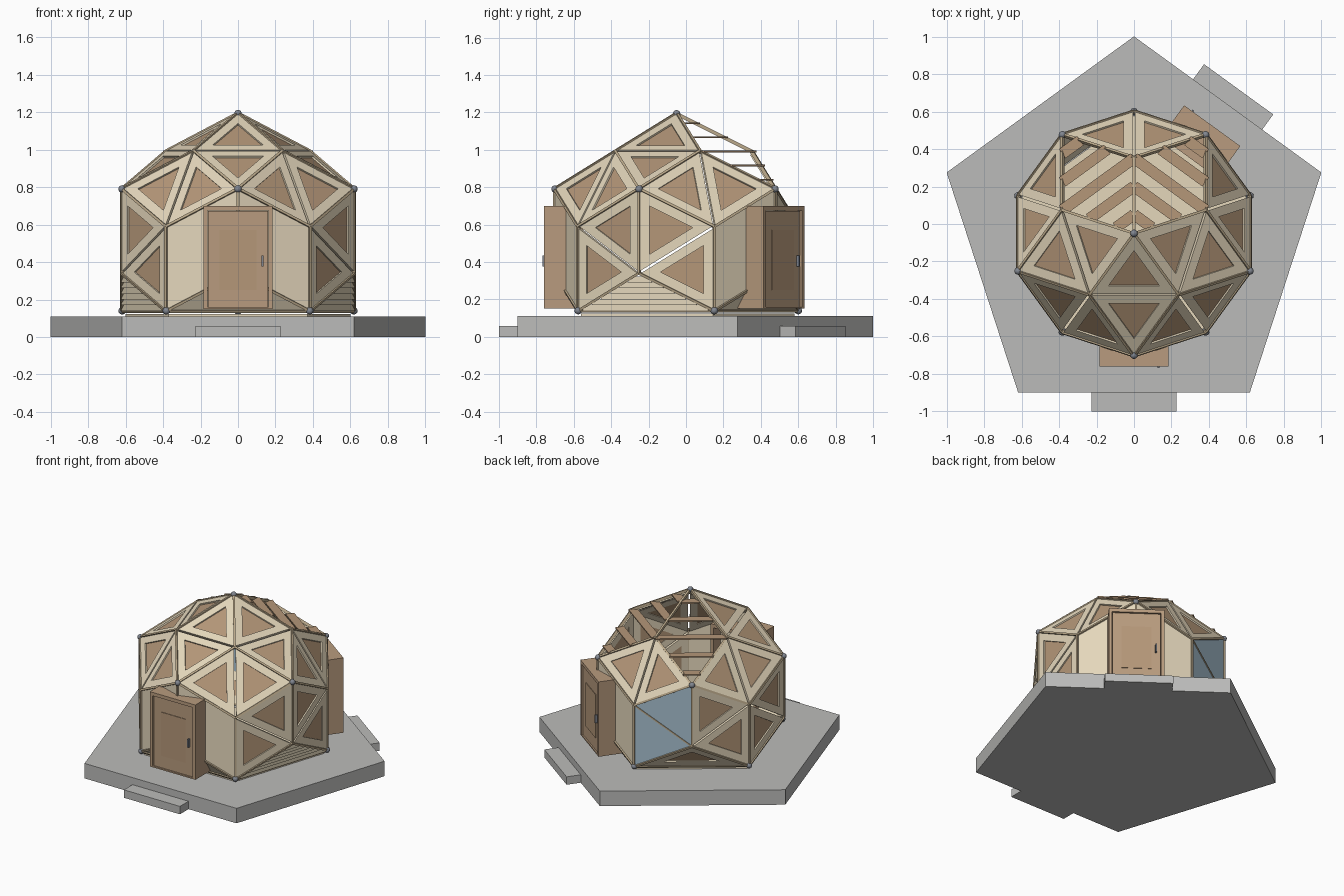
import bpy, math
from mathutils import Vector, Matrix

if "Cube" in bpy.data.objects:
    bpy.data.objects.remove(bpy.data.objects["Cube"])

CX = Vector((0, -0.05, 0))           # dome axis
C = Vector((0, -0.05, 0.465))        # dome centre
R = 0.727


def material(name, rgb):
    m = bpy.data.materials.new(name)
    m.diffuse_color = (*rgb, 1)
    m.use_nodes = True
    m.node_tree.nodes["Principled BSDF"].inputs["Base Color"].default_value = m.diffuse_color
    return m


CREAM = material("cream_wood", (0.78, 0.68, 0.50))
BROWN = material("brown_wood", (0.46, 0.31, 0.19))
DOOR = material("door_wood", (0.48, 0.33, 0.21))
STRUT = material("strut_wood", (0.50, 0.40, 0.26))
DARK = material("dark_metal", (0.22, 0.24, 0.28))
GLASS = material("window_glass", (0.38, 0.52, 0.62))
GREY = material("concrete", (0.5, 0.5, 0.49))


def make(name, verts, faces, mat):
    me = bpy.data.meshes.new(name)
    me.from_pydata([tuple(v) for v in verts], [], faces)
    me.materials.append(mat)
    ob = bpy.data.objects.new(name, me)
    bpy.context.collection.objects.link(ob)
    return ob


def slab(name, pts, n, top, bottom, mat):
    """Polygon extruded between two offsets along n; pts run counter-clockwise about n."""
    k = len(pts)
    v = [p + n * bottom for p in pts] + [p + n * top for p in pts]
    f = [list(range(k))[::-1], list(range(k, 2 * k))]
    f += [[i, (i + 1) % k, k + (i + 1) % k, k + i] for i in range(k)]
    return make(name, v, f, mat)


def ring(name, outer, inner, n, top, bottom, mat):
    k = len(outer)
    v = [p + n * h for h in (bottom, top) for loop in (outer, inner) for p in loop]
    f = []
    for i in range(k):
        j = (i + 1) % k
        f += [[i, j, 2 * k + j, 2 * k + i], [k + j, k + i, 3 * k + i, 3 * k + j],
              [2 * k + i, 2 * k + j, 3 * k + j, 3 * k + i], [j, i, k + i, k + j]]
    return make(name, v, f, mat)


def oriented(pts):
    """Counter-clockwise points and outward normal."""
    n = (pts[1] - pts[0]).cross(pts[2] - pts[0]).normalized()
    if n.dot(sum(pts, Vector()) / len(pts) - C) < 0:
        return pts[::-1], -n
    return list(pts), n


def inset(pts, d):
    k = len(pts)
    if k == 3:
        w = [(pts[1] - pts[2]).length, (pts[2] - pts[0]).length, (pts[0] - pts[1]).length]
    else:
        w = [1] * k
    c = sum((p * a for p, a in zip(pts, w)), Vector()) / sum(w)
    e = pts[1] - pts[0]
    r = e.cross(c - pts[0]).length / e.length
    return [c + (p - c) * (1 - d / r) for p in pts]


def frame_panel(name, tri):
    tri, n = oriented(tri)
    ring(name + "_frame", tri_edge(tri), inset(tri, 0.056), n, 0.004, -0.018, CREAM)
    slab(name + "_infill", inset(tri, 0.054), n, -0.006, -0.014, BROWN)


def tri_edge(tri):
    return inset(tri, 0.006)


def sheet(name, pts, mat):
    pts, n = oriented(pts)
    slab(name, inset(pts, 0.006), n, 0.002, -0.012, mat)


def beam(name, a, b, w, h, mat, up=None):
    d = (b - a).normalized()
    up = up or ((a + b) / 2 - C)
    s = d.cross(up).normalized()
    u = s.cross(d)
    q = [a + s * x * w / 2 + u * y * h / 2 for x, y in ((1, -1), (1, 1), (-1, 1), (-1, -1))]
    return slab(name, q, d, (b - a).length, 0, mat)


def polar(r, deg, z):
    a = math.radians(deg)
    return Vector((r * math.cos(a), CX.y + r * math.sin(a), z))


# dome nodes of a rhombic thirty-sided solid, cut at the lower ring
P = C + Vector((0, 0, R))
U = [polar(0.65, -90 + 72 * k, 0.79) for k in range(5)]
L = [polar(0.65, -54 + 72 * k, 0.14) for k in range(5)]
D1 = [polar(0.402, -54 + 72 * k, 0.991) for k in range(5)]
D2 = [polar(0.65, -54 + 72 * k, 0.589) for k in range(5)]
E = [polar(0.65, -90 + 72 * k, 0.341) for k in range(5)]


def split_panel(name, a, s, b, t):
    frame_panel(name + "_1", [a, s, t])
    frame_panel(name + "_2", [b, t, s])


struts = []
for k in range(5):
    j, i = (k + 1) % 5, (k - 1) % 5
    # roof panels or open louvres
    if k in (2, 3):
        side = (D1[k] - D1[i]).normalized()
        flat = Vector((0, 0, 1)).cross(side)
        for m in range(5):
            t = 0.125 + 0.1875 * m
            w = (D1[k] - D1[i]).length * (1 - abs(2 * t - 1)) / 2
            c = P.lerp(U[k], t)
            beam(f"roof_slat_{k}_{m}", c - side * w, c + side * w, 0.06, 0.009,
                 BROWN, Vector((0, 0, 1)))
    else:
        split_panel(f"roof_panel_{k}", P, D1[i], U[k], D1[k])
    split_panel(f"shoulder_panel_{k}", U[k], D2[k], U[j], D1[k])
    # upright wall panels
    for tag, quad in (("a", [U[k], E[k], L[k], D2[k]]), ("b", [U[j], D2[k], L[k], E[j]])):
        key = f"{tag}{k}"
        if key in ("a0", "b4", "a2", "b1"):
            sheet("entry_wall_" + key, quad, CREAM)
        elif key == "b2":
            sheet("window_" + key, quad, GLASS)
            beam("window_bar", quad[1], quad[3], 0.01, 0.014, STRUT)
        else:
            split_panel("wall_panel_" + key, *quad)
    # base triangles: louvres, panel, or plain beside doors
    if k in (1, 4):
        side = (L[k] - L[i]).normalized()
        mid = (L[k] + L[i]) / 2
        for m in range(6):
            t = 0.08 + 0.15 * m
            w = (L[k] - L[i]).length * (1 - t) / 2
            c = mid.lerp(E[k], t)
            beam(f"base_slat_{k}_{m}", c - side * w, c + side * w, 0.008, 0.032,
                 CREAM, Vector((0, 0, 1)))
    elif k == 3:
        frame_panel("base_panel", [L[i], L[k], E[k]])
    else:
        sheet(f"base_wall_{k}", [L[i], L[k], E[k]], CREAM)
    struts += [(P, D1[k]), (D1[k], U[k]), (D1[k], U[j]), (U[k], D2[k]), (U[j], D2[k]),
               (U[k], E[k]), (D2[k], L[k]), (E[k], L[k]), (E[k], L[i]), (L[i], L[k])]

for n, (a, b) in enumerate(struts):
    beam(f"strut_{n}", a, b, 0.014, 0.02, STRUT)

# ball hubs
for n, p in enumerate([P] + U + L):
    bpy.ops.mesh.primitive_uv_sphere_add(segments=16, ring_count=10, radius=0.02, location=p)
    ob = bpy.context.object
    ob.name = f"hub_{n}"
    ob.data.materials.append(DARK)
    bpy.ops.object.shade_smooth_by_angle()

# platform and inner floor
Z = Vector((0, 0, 1))
slab("platform", [polar(1.051, -54 + 72 * k, 0) for k in range(5)], Z, 0.11, 0, GREY)
slab("floor", [p.lerp(CX + Z * 0.14, 0.03) for p in L], Z, -0.016, -0.03, CREAM)


def box(name, x0, x1, y0, y1, z0, z1, mat, turn):
    q = [Vector((x, y, 0)) for x, y in ((x0, y0), (x1, y0), (x1, y1), (x0, y1))]
    ob = slab(name, q, Z, z1, z0, mat)
    ob.data.transform(Matrix.Translation(CX) @ Matrix.Rotation(turn, 4, 'Z')
                      @ Matrix.Translation(-CX))


# two doorways with steps, the second turned to the back right
for tag, turn in (("front", 0), ("back", math.radians(144))):
    parts = [("jamb_left", -0.185, -0.163, -0.76, -0.55, 0.15, 0.70, DOOR),
             ("jamb_right", 0.163, 0.185, -0.76, -0.55, 0.15, 0.70, DOOR),
             ("lintel", -0.163, 0.163, -0.76, -0.55, 0.675, 0.70, DOOR),
             ("sill", -0.163, 0.163, -0.76, -0.55, 0.15, 0.16, DOOR),
             ("door_leaf", -0.16, 0.16, -0.75, -0.72, 0.16, 0.672, DOOR),
             ("door_inset", -0.10, 0.10, -0.754, -0.74, 0.25, 0.57, BROWN),
             ("door_handle", 0.125, 0.135, -0.768, -0.75, 0.375, 0.435, DARK),
             ("step", -0.228, 0.228, -1.0, -0.895, 0, 0.058, GREY)]
    for name, *v in parts:
        box(f"{tag}_{name}", *v, turn)
